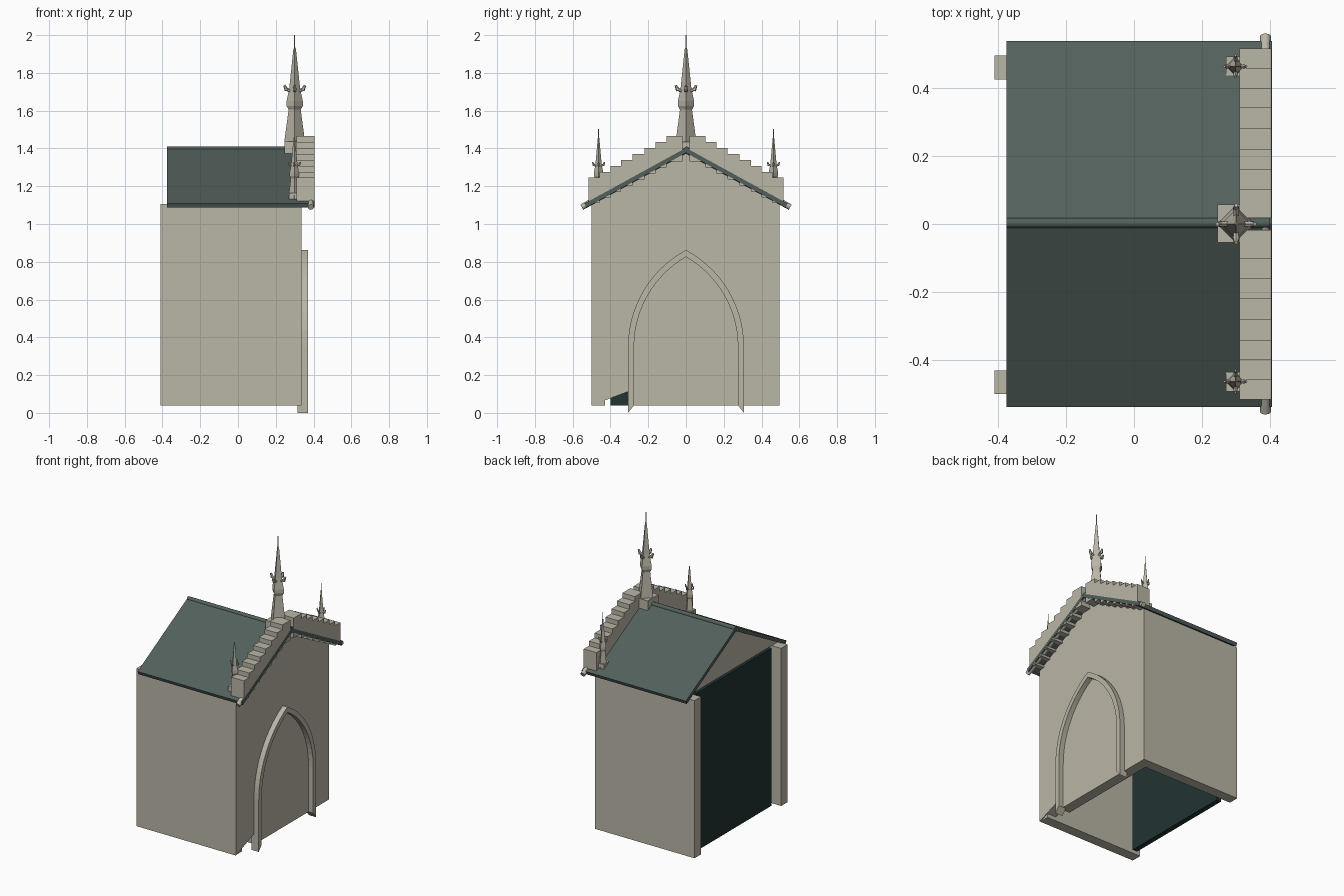
import bpy, bmesh, math
from mathutils import Vector, Matrix

if "Cube" in bpy.data.objects:
    bpy.data.objects.remove(bpy.data.objects["Cube"], do_unlink=True)


def material(name, rgb):
    m = bpy.data.materials.new(name)
    m.use_nodes = True
    m.diffuse_color = (*rgb, 1)
    m.node_tree.nodes["Principled BSDF"].inputs["Base Color"].default_value = (*rgb, 1)
    return m


STONE = material("pale stone", (0.49, 0.465, 0.385))
SLATE = material("grey green slate", (0.085, 0.117, 0.107))
DARK = material("dark teal", (0.016, 0.033, 0.033))


def finish(name, bm, mat):
    bmesh.ops.recalc_face_normals(bm, faces=bm.faces)
    me = bpy.data.meshes.new(name)
    bm.to_mesh(me)
    bm.free()
    me.materials.append(mat)
    ob = bpy.data.objects.new(name, me)
    bpy.context.collection.objects.link(ob)
    return ob


def prism(name, profile, x0, x1, mat):
    """Extrude a (y, z) outline along x."""
    bm = bmesh.new()
    face = bm.faces.new([bm.verts.new((x0, y, z)) for y, z in profile])
    out = bmesh.ops.extrude_face_region(bm, geom=[face])
    moved = [v for v in out["geom"] if isinstance(v, bmesh.types.BMVert)]
    bmesh.ops.translate(bm, verts=moved, vec=(x1 - x0, 0, 0))
    return finish(name, bm, mat)


def box(name, x0, x1, y0, y1, z0, z1, mat):
    return prism(name, [(y0, z0), (y1, z0), (y1, z1), (y0, z1)], x0, x1, mat)


def add_rod(bm, a, b, r1, r2, sides):
    a, b = Vector(a), Vector(b)
    turn = (b - a).to_track_quat("Z", "Y").to_matrix().to_4x4()
    bmesh.ops.create_cone(bm, cap_ends=True, segments=sides, radius1=r1, radius2=r2,
                          depth=(b - a).length,
                          matrix=Matrix.Translation((a + b) / 2) @ turn)


def rod(name, a, b, r, mat, sides=12):
    bm = bmesh.new()
    add_rod(bm, a, b, r, r, sides)
    ob = finish(name, bm, mat)
    for p in ob.data.polygons:
        p.use_smooth = len(p.vertices) == 4
    return ob


def spire(name, x, y, z, wide, tall):
    """Four-sided tapering spire with a swelling and four crockets."""
    bm = bmesh.new()
    profile = [(0.055, 0), (0.032, 0.17), (0.043, 0.19), (0.043, 0.215),
               (0.029, 0.28), (0.007, 0.49), (0.003, 0.5), (0.003, 0.565)]
    rings = []
    for r, h in profile:
        rings.append([bm.verts.new((x + wide * r * math.cos(k * math.pi / 2),
                                    y + wide * r * math.sin(k * math.pi / 2),
                                    z + tall * h)) for k in range(4)])
    for low, high in zip(rings, rings[1:]):
        for k in range(4):
            bm.faces.new((low[k], low[(k + 1) % 4], high[(k + 1) % 4], high[k]))
    bm.faces.new(rings[0])
    bm.faces.new(rings[-1])
    for dx, dy in ((1, 0), (0, 1), (-1, 0), (0, -1)):
        def tip(r, h):
            return (x + dx * r * wide, y + dy * r * wide, z + h * tall)
        add_rod(bm, tip(0.018, 0.265), tip(0.045, 0.28), 0.008 * wide, 0.009 * wide, 6)
        add_rod(bm, tip(0.042, 0.272), tip(0.055, 0.3), 0.011 * wide, 0.006 * wide, 6)
    return finish(name, bm, STONE)


# Walls, open underneath, with a slanting gap at the foot of the arch wall
FOOT, EAVE = 0.04, 1.105
prism("arch_wall", [(-0.5, FOOT), (-0.3, 0.115), (-0.3, FOOT), (0.495, FOOT),
                    (0.495, EAVE), (-0.5, EAVE)], 0.265, 0.335, STONE)
box("right_wall", -0.41, 0.33, -0.5, -0.43, FOOT, EAVE, STONE)
box("left_wall", -0.41, 0.33, 0.425, 0.495, FOOT, EAVE, STONE)
box("back_panel", -0.36, -0.325, -0.4, 0.4, FOOT, EAVE, DARK)
prism("gable", [(-0.495, EAVE), (0.495, EAVE), (0, 1.375)], -0.34, 0.335, STONE)

# Pointed arch moulding
SPRING, CENTRE = 0.35, 0.274


def half_arch(width, foot, steps=14):
    radius = width + CENTRE
    end = math.acos(CENTRE / radius)
    arc = [(radius * math.cos(end * i / steps) - CENTRE,
            SPRING + radius * math.sin(end * i / steps)) for i in range(steps + 1)]
    return [(width, foot)] + arc


outer, inner = half_arch(0.307, 0), half_arch(0.275, FOOT)
for side, sign in (("left", 1), ("right", -1)):
    outline = outer + inner[::-1]
    prism(side + "_arch_moulding", [(sign * y, z) for y, z in outline], 0.315, 0.37, STONE)

# Roof slopes, ridge, gable mouldings and stepped parapet
RIDGE, SLOPE = 1.39, 0.545
edges = [0.515, 0.459, 0.4, 0.344, 0.282, 0.22, 0.162, 0.103, 0.018]
for side, s in (("left", 1), ("right", -1)):
    low = RIDGE - SLOPE * 0.535
    prism(side + "_roof", [(0, RIDGE - 0.013), (s * 0.528, low - 0.012),
                           (s * 0.537, low + 0.01), (0, RIDGE + 0.013)],
          -0.375, 0.405, SLATE)
    rod(side + "_gable_moulding", (0.386, s * 0.552, RIDGE - SLOPE * 0.552),
        (0.386, 0, RIDGE), 0.016, STONE)
    for i, (a, b) in enumerate(zip(edges, edges[1:])):
        top = 1.245 + 0.0315 * i
        box(side + "_parapet_step", 0.31, 0.404, s * a, s * b, top - 0.135, top, STONE)
rod("ridge_roll", (-0.375, 0.003, 1.395), (0.4, 0.003, 1.395), 0.015, SLATE)

# Spires on their plinths
box("main_plinth", 0.245, 0.335, -0.055, 0.058, 1.36, 1.437, STONE)
spire("main_spire", 0.3, 0, 1.435, 1, 1)
for side, s in (("left", 1), ("right", -1)):
    box(side + "_plinth", 0.27, 0.32, s * 0.437, s * 0.492, 1.12, 1.165, STONE)
    spire(side + "_spire", 0.298, s * 0.463, 1.13, 0.58, 0.66)
